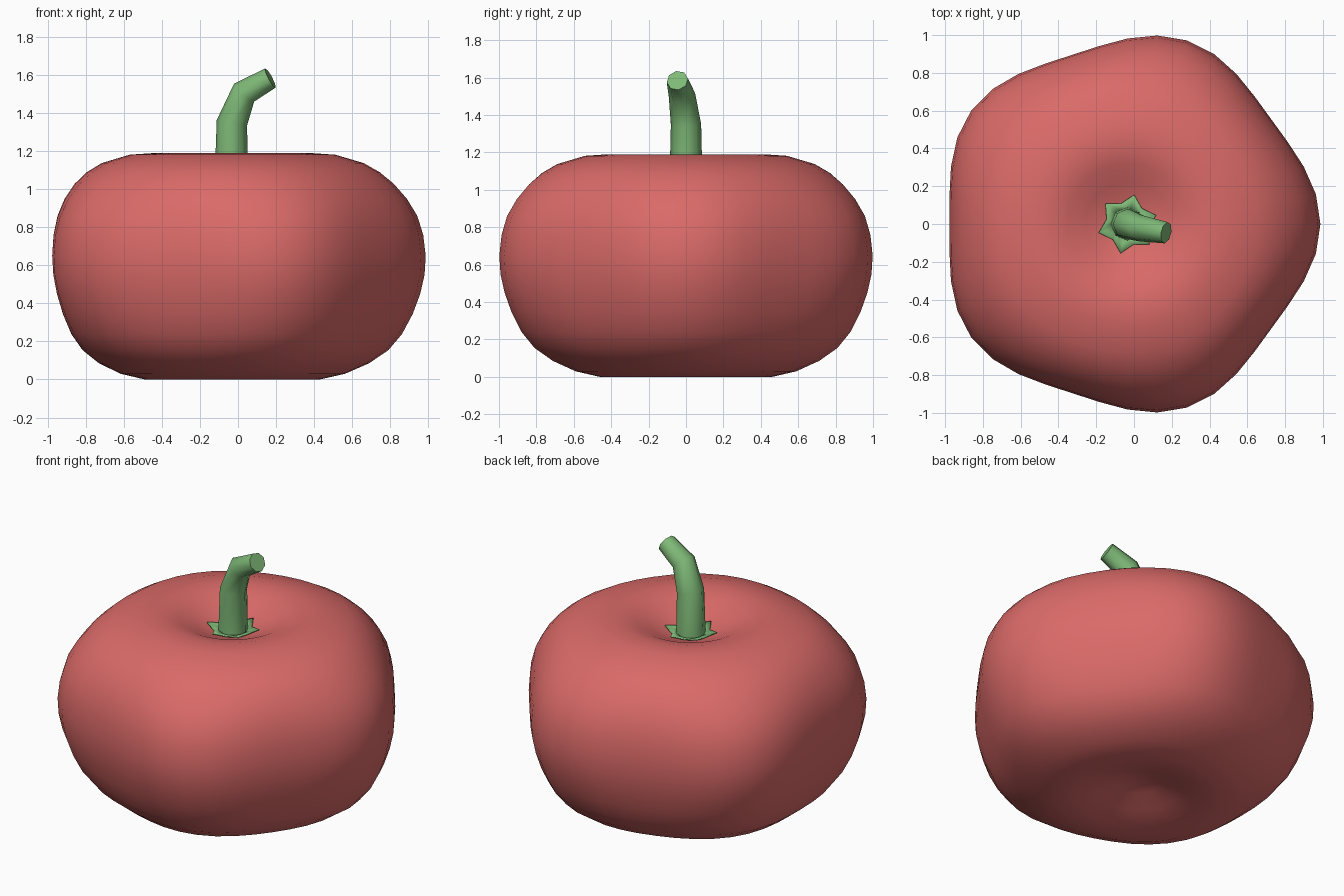
import bpy, bmesh, math
from mathutils import Vector

cube = bpy.data.objects.get("Cube")
if cube:
    bpy.data.objects.remove(cube, do_unlink=True)

CENTRE_X = -0.035


def material(name, colour):
    mat = bpy.data.materials.new(name)
    mat.use_nodes = True
    mat.diffuse_color = (*colour, 1)
    mat.node_tree.nodes["Principled BSDF"].inputs["Base Color"].default_value = (*colour, 1)
    return mat


def skin(bm, rings):
    """Bridge neighbouring vertex rings with quads."""
    for low, high in zip(rings, rings[1:]):
        n = len(low)
        for i in range(n):
            j = (i + 1) % n
            bm.faces.new((low[i], low[j], high[j], high[i]))


def finish(bm, name, mat, angle):
    bmesh.ops.recalc_face_normals(bm, faces=bm.faces)
    mesh = bpy.data.meshes.new(name)
    bm.to_mesh(mesh)
    bm.free()
    obj = bpy.data.objects.new(name, mesh)
    bpy.context.collection.objects.link(obj)
    mesh.materials.append(mat)
    bpy.ops.object.select_all(action='DESELECT')
    obj.select_set(True)
    bpy.context.view_layer.objects.active = obj
    bpy.ops.object.shade_smooth_by_angle(angle=math.radians(angle))
    return obj


red = material("pumpkin red", (0.70, 0.145, 0.139))
green = material("stem green", (0.21, 0.485, 0.185))

# Body: five-lobed lathe; each profile entry is radius, lobe depth, height
profile = [(0.12, 0, 0.085), (0.24, 0, 0.04), (0.36, 0.002, 0.01), (0.46, 0.005, 0),
           (0.59, 0.008, 0.03), (0.71, 0.014, 0.085), (0.805, 0.022, 0.155),
           (0.87, 0.028, 0.24), (0.92, 0.034, 0.345), (0.955, 0.038, 0.45),
           (0.976, 0.04, 0.55), (0.982, 0.04, 0.65), (0.972, 0.037, 0.76),
           (0.946, 0.032, 0.86), (0.9, 0.023, 0.95), (0.838, 0.015, 1.03),
           (0.77, 0.01, 1.09), (0.688, 0.007, 1.138), (0.54, 0.006, 1.182),
           (0.42, 0.004, 1.19), (0.32, 0, 1.165), (0.22, 0, 1.12), (0.12, 0, 1.08)]
SEGMENTS = 40
bm = bmesh.new()
rings = []
for radius, lobe, z in profile:
    ring = []
    for i in range(SEGMENTS):
        a = math.tau * i / SEGMENTS
        r = radius + lobe * math.cos(5 * a)
        ring.append(bm.verts.new((CENTRE_X + r * math.cos(a), r * math.sin(a), z)))
    rings.append(ring)
skin(bm, rings)
for ring, z in ((rings[0], 0.11), (rings[-1], 1.06)):
    pole = bm.verts.new((CENTRE_X, 0, z))
    for i in range(SEGMENTS):
        bm.faces.new((ring[i], ring[(i + 1) % SEGMENTS], pole))
finish(bm, "pumpkin_body", red, 60)

# Stem: tapered bent tube; centre, axis direction and radius of each ring
path = [((CENTRE_X, 0, 1.05), (0, 0, 1), 0.088),
        ((-0.032, 0, 1.35), (0.18, -0.04, 1), 0.081),
        ((0.032, -0.022, 1.508), (0.65, -0.15, 0.72), 0.071),
        ((0.17, -0.046, 1.585), (0.87, -0.18, 0.47), 0.058)]
SIDES = 8
bm = bmesh.new()
rings = []
for centre, axis, radius in path:
    turn = Vector((0, 0, 1)).rotation_difference(Vector(axis))
    ring = []
    for i in range(SIDES):
        a = math.tau * i / SIDES
        offset = turn @ Vector((radius * math.cos(a), radius * math.sin(a), 0))
        ring.append(bm.verts.new(Vector(centre) + offset))
    rings.append(ring)
skin(bm, rings)
bm.faces.new(rings[0])
bm.faces.new(rings[-1])
finish(bm, "stem", green, 50)

# Leaf collar: six-pointed star resting in the dip around the stem
bm = bmesh.new()
inner, outer = [], []
for i in range(12):
    a = math.radians(17 + 30 * i)
    r = 0.112 if i % 2 else 0.158
    z = 1.088 if i % 2 else 1.106
    inner.append(bm.verts.new((CENTRE_X + 0.07 * math.cos(a), 0.07 * math.sin(a), 1.08)))
    outer.append(bm.verts.new((CENTRE_X + r * math.cos(a), r * math.sin(a), z)))
skin(bm, [inner, outer])
collar = finish(bm, "leaf_collar", green, 60)
thickness = collar.modifiers.new("thickness", 'SOLIDIFY')
thickness.thickness = 0.006
